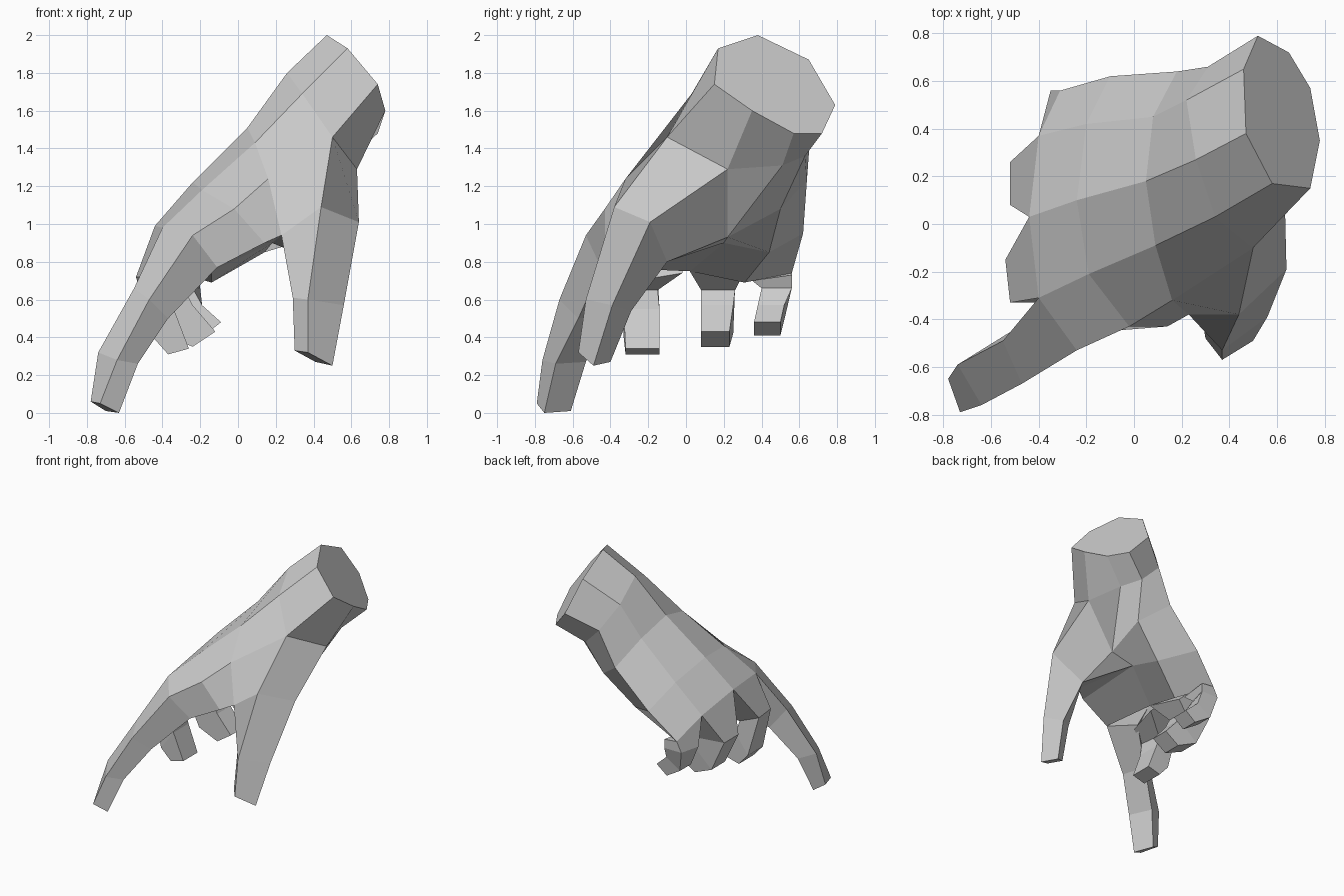
import bpy, bmesh


def loft(name, rings):
    """Skin a list of equal-sized point rings and cap both ends, flat shaded."""
    bm = bmesh.new()
    rows = [[bm.verts.new(p) for p in ring] for ring in rings]
    n = len(rows[0])
    for r, s in zip(rows, rows[1:]):
        for i in range(n):
            j = (i + 1) % n
            bm.faces.new((r[i], r[j], s[j], s[i]))
    bm.faces.new(rows[0][::-1])
    bm.faces.new(rows[-1])
    bmesh.ops.recalc_face_normals(bm, faces=bm.faces)
    mesh = bpy.data.meshes.new(name)
    bm.to_mesh(mesh)
    bm.free()
    obj = bpy.data.objects.new(name, mesh)
    bpy.context.collection.objects.link(obj)
    return obj


def curled(name, base, joints):
    """Finger from a base ring; each joint is (y0, y1, back x, back z, pad x, pad z, skew)."""
    rings = [base]
    for y0, y1, bx, bz, px, pz, k in joints:
        rings.append([(bx - k, y0, bz), (bx + k, y1, bz), (px + k, y1, pz), (px - k, y0, pz)])
    return loft(name, rings)


# Cross-sections from wrist to knuckles: back of hand, thumb side, palm, little-finger side
wrist = [(.47, .38, 2.0), (.58, .17, 1.93), (.74, .15, 1.74), (.78, .35, 1.60),
         (.74, .57, 1.48), (.65, .72, 1.48), (.52, .79, 1.63), (.46, .65, 1.87)]
heel = [(.26, .27, 1.80), (.34, .03, 1.69), (.50, -.10, 1.46), (.63, .22, 1.29),
        (.56, .51, 1.31), (.45, .63, 1.36), (.31, .66, 1.50), (.22, .52, 1.68)]
mid = [(.05, .18, 1.51), (.09, -.09, 1.43), (.16, -.32, 1.24), (.23, -.38, .94),
       (.40, .22, .93), (.38, .50, 1.08), (.18, .64, 1.23), (.08, .45, 1.42)]
front = [(-.24, .10, 1.22), (-.19, -.21, 1.18), (-.02, -.43, 1.08), (.14, -.43, .90),
         (.18, .20, .90), (.14, .44, .85), (-.10, .62, .95), (-.20, .42, 1.13)]
knuckle = [(-.44, .03, .99), (-.40, -.31, .98), (-.24, -.53, .94), (-.11, -.45, .77),
           (-.14, .02, .75), (-.14, .31, .69), (-.31, .56, .74), (-.40, .37, .90)]
loft("palm", [wrist, heel, mid, front, knuckle])

# Thumb and the web joining it to the palm
thumb_root = [(.44, -.38, 1.09), (.64, -.19, 1.01), (.42, -.10, .80), (.23, -.38, .94)]
loft("thumb", [
    [heel[2], heel[3], mid[4], mid[2]],
    thumb_root,
    [(.37, -.53, .60), (.56, -.39, .57), (.45, -.29, .54), (.29, -.42, .61)],
    [(.37, -.57, .32), (.50, -.49, .25), (.41, -.40, .27), (.30, -.48, .33)]])
loft("thumb_web", [
    [mid[2], thumb_root[3], thumb_root[2], mid[4]],
    [front[2], front[3], front[4], (.14, .12, 1.0)]])

# Extended index finger
loft("index_finger", [
    [knuckle[1], knuckle[2], knuckle[3], (-.22, -.22, .72)],
    [(-.55, -.49, .66), (-.47, -.67, .60), (-.37, -.57, .50), (-.45, -.41, .52)],
    [(-.74, -.59, .32), (-.64, -.76, .28), (-.53, -.69, .26), (-.62, -.53, .27)],
    [(-.78, -.65, .06), (-.73, -.79, .05), (-.63, -.75, .00), (-.70, -.61, .01)]])

# Three curled fingers
curled("middle_finger", [knuckle[1], knuckle[0], (-.18, -.02, .74), (-.22, -.26, .70)], [
    (-.33, -.15, -.53, .72, -.36, .65, -.01),
    (-.33, -.14, -.45, .40, -.34, .55, 0),
    (-.32, -.14, -.37, .31, -.26, .34, 0)])
curled("ring_finger", [knuckle[0], knuckle[7], (-.20, .29, .71), knuckle[4]], [
    (.08, .26, -.52, .67, -.28, .65, 0),
    (.08, .25, -.40, .42, -.24, .57, 0),
    (.08, .23, -.24, .35, -.12, .43, 0)])
curled("little_finger", [knuckle[7], knuckle[6], (-.20, .56, .73), (-.20, .35, .70)], [
    (.40, .56, -.37, .66, -.22, .66, .02),
    (.38, .52, -.31, .49, -.19, .57, 0),
    (.36, .50, -.18, .41, -.09, .48, 0)])
